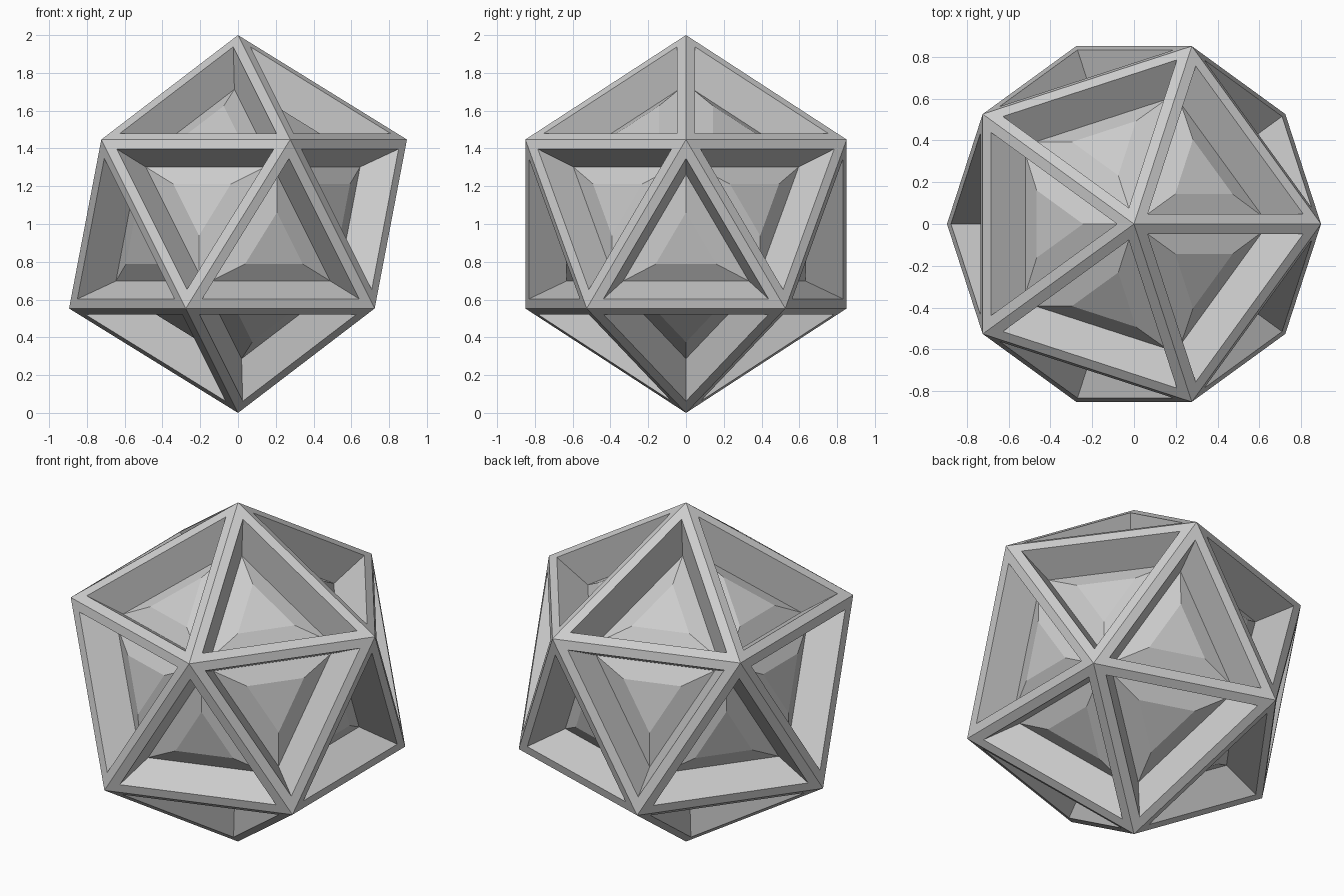
import bpy, bmesh
from mathutils import Matrix

if "Cube" in bpy.data.objects:
    bpy.data.objects.remove(bpy.data.objects["Cube"])

RIM = 0.051      # width of the flat rim along each edge
DEPTH = 0.76     # radial scale of the pocket floor
BEVEL = 0.099    # width of the sloped border on each floor
RAISE = 0.041    # height of the raised floor panel

bm = bmesh.new()
bmesh.ops.create_icosphere(bm, subdivisions=1, radius=1.0)

# flat rim around every triangular face
panels = bm.faces[:]
bmesh.ops.inset_individual(bm, faces=panels, thickness=RIM, use_even_offset=True)

# pocket walls running towards the centre
panels = bmesh.ops.extrude_discrete_faces(bm, faces=panels)["faces"]
for f in panels:
    for v in f.verts:
        v.co *= DEPTH

# raised panel with sloped borders at the bottom of each pocket
bmesh.ops.inset_individual(bm, faces=panels, thickness=BEVEL, use_even_offset=True)
for f in panels:
    n = f.calc_center_median().normalized()
    for v in f.verts:
        v.co += n * RAISE

# stand on the ground by its lowest point
bmesh.ops.transform(bm, matrix=Matrix.Translation((0, 0, 1)), verts=bm.verts)
bm.normal_update()
mesh = bpy.data.meshes.new("pocketed_icosahedron")
bm.to_mesh(mesh)
bm.free()
obj = bpy.data.objects.new("pocketed_icosahedron", mesh)
bpy.context.collection.objects.link(obj)
